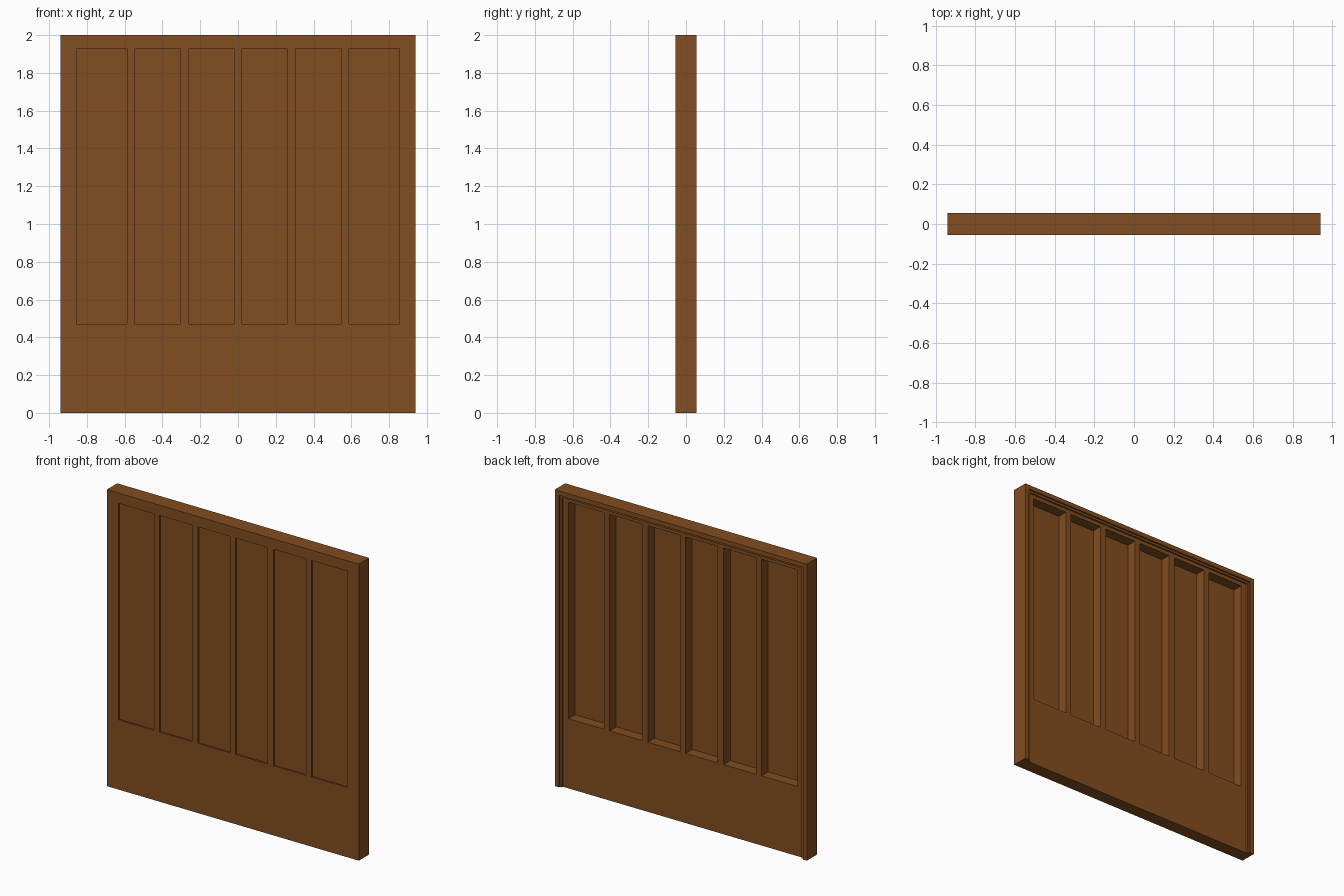
import bpy, bmesh

if "Cube" in bpy.data.objects:
    bpy.data.objects.remove(bpy.data.objects["Cube"])

wood = bpy.data.materials.new("brown_wood")
wood.diffuse_color = (0.225, 0.075, 0.015, 1)
wood.use_nodes = True
wood.node_tree.nodes["Principled BSDF"].inputs["Base Color"].default_value = wood.diffuse_color


def boxes(name, spans):
    """One object made of axis-aligned boxes given as (x0,x1,y0,y1,z0,z1)."""
    bm = bmesh.new()
    for x0, x1, y0, y1, z0, z1 in spans:
        for v in bmesh.ops.create_cube(bm, size=1)["verts"]:
            v.co = (x1 if v.co.x > 0 else x0,
                    y1 if v.co.y > 0 else y0,
                    z1 if v.co.z > 0 else z0)
    me = bpy.data.meshes.new(name)
    bm.to_mesh(me)
    bm.free()
    me.materials.append(wood)
    ob = bpy.data.objects.new(name, me)
    bpy.context.collection.objects.link(ob)
    return ob


def cut(target, name, spans):
    tool = boxes(name, spans)
    mod = target.modifiers.new(name, "BOOLEAN")
    mod.operation, mod.solver, mod.object = "DIFFERENCE", "EXACT", tool
    bpy.context.view_layer.objects.active = target
    bpy.ops.object.modifier_apply(modifier=name)
    bpy.data.objects.remove(tool)


# Frame and door leaf, flush on the front
door = boxes("door_panel", [(-0.94, 0.94, -0.055, 0.055, 0, 2)])

# Two-step rebate on the back, open at the floor
cut(door, "outer_rebate", [(-0.91, 0.91, 0.045, 0.1, -0.1, 1.97)])
cut(door, "inner_rebate", [(-0.895, 0.895, 0.034, 0.1, -0.1, 1.955)])

# Six tall panels: shallow recess in front, deep recess behind
half = [(0.021, 0.26), (0.305, 0.546), (0.588, 0.854)]
cols = half + [(-b, -a) for a, b in half]
cut(door, "front_recess", [(a, b, -0.1, -0.044, 0.47, 1.93) for a, b in cols])
cut(door, "back_recess", [(a, b, -0.036, 0.1, 0.47, 1.93) for a, b in cols])
